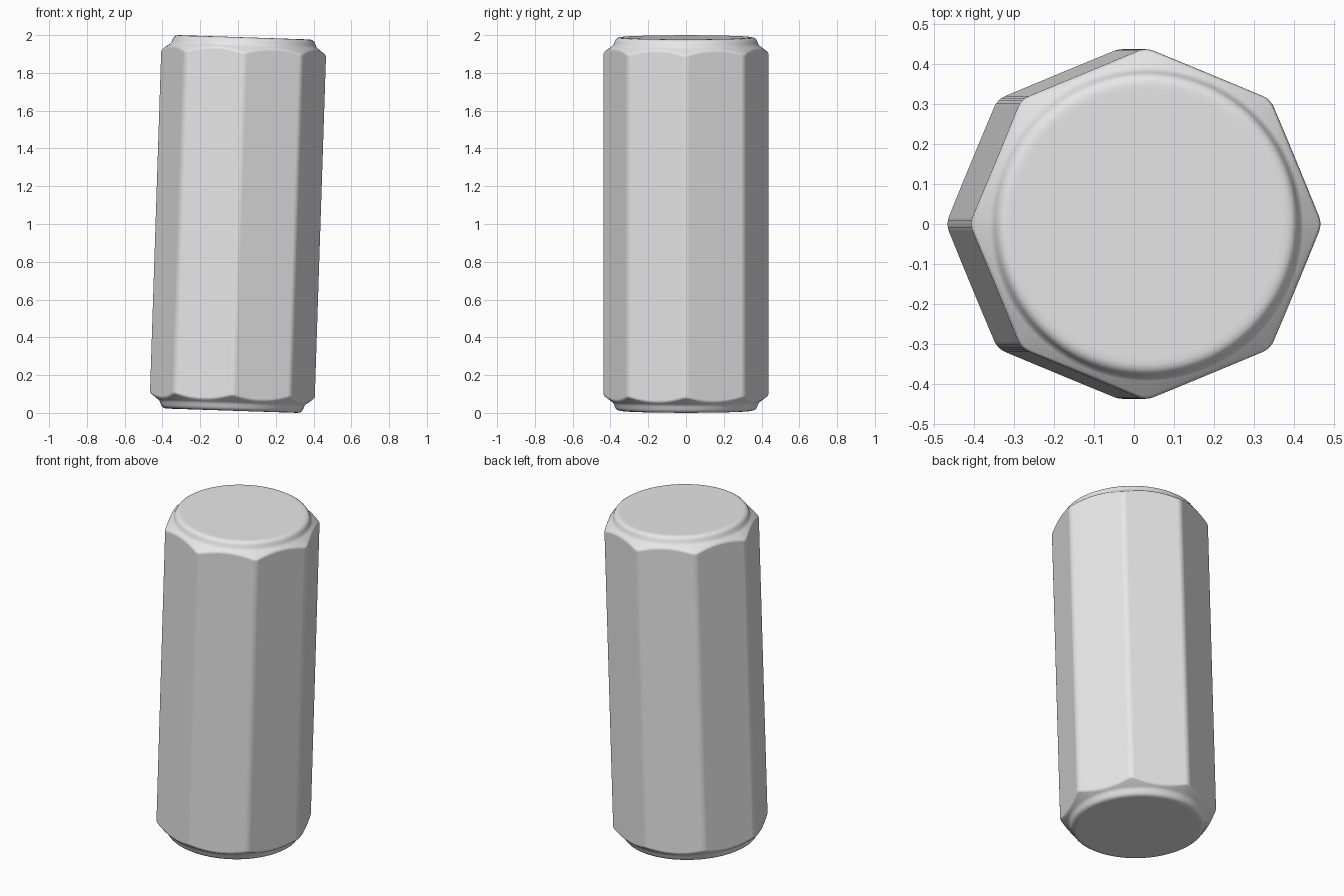
import bpy, bmesh, math

if "Cube" in bpy.data.objects:
    bpy.data.objects.remove(bpy.data.objects["Cube"])

SIDES = 8
APOTHEM = 0.407          # centre to flat side
CORNER = 0.05            # rounding radius of the long edges
HALF = 0.989             # half length along the axis
TILT = math.radians(1.88)

# Rim of each end: (radius, depth below the end face)
RIM = [(0.335, 0.0), (0.35, 0.0005), (0.361, 0.003), (0.370, 0.009),
       (0.376, 0.018), (0.380, 0.030), (0.385, 0.040), (0.392, 0.047)]


def octagon_outline():
    """Octagon with rounded corners, corners on the x and y axes."""
    pts = []
    step = 2 * math.pi / SIDES
    inner = (APOTHEM - CORNER) / math.cos(step / 2)
    for i in range(SIDES):
        a = i * step
        arc = [(inner * math.cos(a) + CORNER * math.cos(a + t * step / 8),
                inner * math.sin(a) + CORNER * math.sin(a + t * step / 8))
               for t in range(-4, 5, 2)]
        pts += arc
        # Points along the flat side, up to the next corner
        b = a + step
        nx = inner * math.cos(b) + CORNER * math.cos(b - step / 2)
        ny = inner * math.sin(b) + CORNER * math.sin(b - step / 2)
        x, y = arc[-1]
        pts += [(x + (nx - x) * k / 10, y + (ny - y) * k / 10) for k in range(1, 10)]
    return pts


def column(x, y):
    """Points from the end face down to the flat side at one outline point."""
    o = math.hypot(x, y)
    depth = 0.052 + (o - APOTHEM) * 0.8
    return RIM + [(o - 0.007, depth), (o - 0.002, depth + 0.007),
                  (o, depth + 0.016)]


outline = octagon_outline()
bm = bmesh.new()
rings = []
count = len(RIM) + 3
for side, order in ((1, range(count)), (-1, reversed(range(count)))):
    for k in order:
        ring = []
        for x, y in outline:
            r, d = column(x, y)[k]
            s = r / math.hypot(x, y)
            ring.append(bm.verts.new((x * s, y * s, side * (HALF - d))))
        rings.append(ring)

# Skin between rings, then the two end faces
n = len(outline)
for upper, lower in zip(rings, rings[1:]):
    for i in range(n):
        j = (i + 1) % n
        bm.faces.new((upper[i], lower[i], lower[j], upper[j]))
bm.faces.new(rings[0])
bm.faces.new(list(reversed(rings[-1])))
bmesh.ops.recalc_face_normals(bm, faces=bm.faces)

mesh = bpy.data.meshes.new("octagonal_rod")
bm.to_mesh(mesh)
bm.free()
rod = bpy.data.objects.new("octagonal_rod", mesh)
bpy.context.collection.objects.link(rod)
rod.location = (0, 0, 1)
rod.rotation_euler = (0, TILT, 0)

grey = bpy.data.materials.new("light_grey")
grey.diffuse_color = (0.8, 0.8, 0.8, 1)
grey.use_nodes = True
grey.node_tree.nodes["Principled BSDF"].inputs["Base Color"].default_value = grey.diffuse_color
mesh.materials.append(grey)

# Smooth shading that keeps the large faces flat
bpy.context.view_layer.objects.active = rod
rod.select_set(True)
bpy.ops.object.shade_smooth()
weighted = rod.modifiers.new("flat_faces", 'WEIGHTED_NORMAL')
weighted.weight = 100
